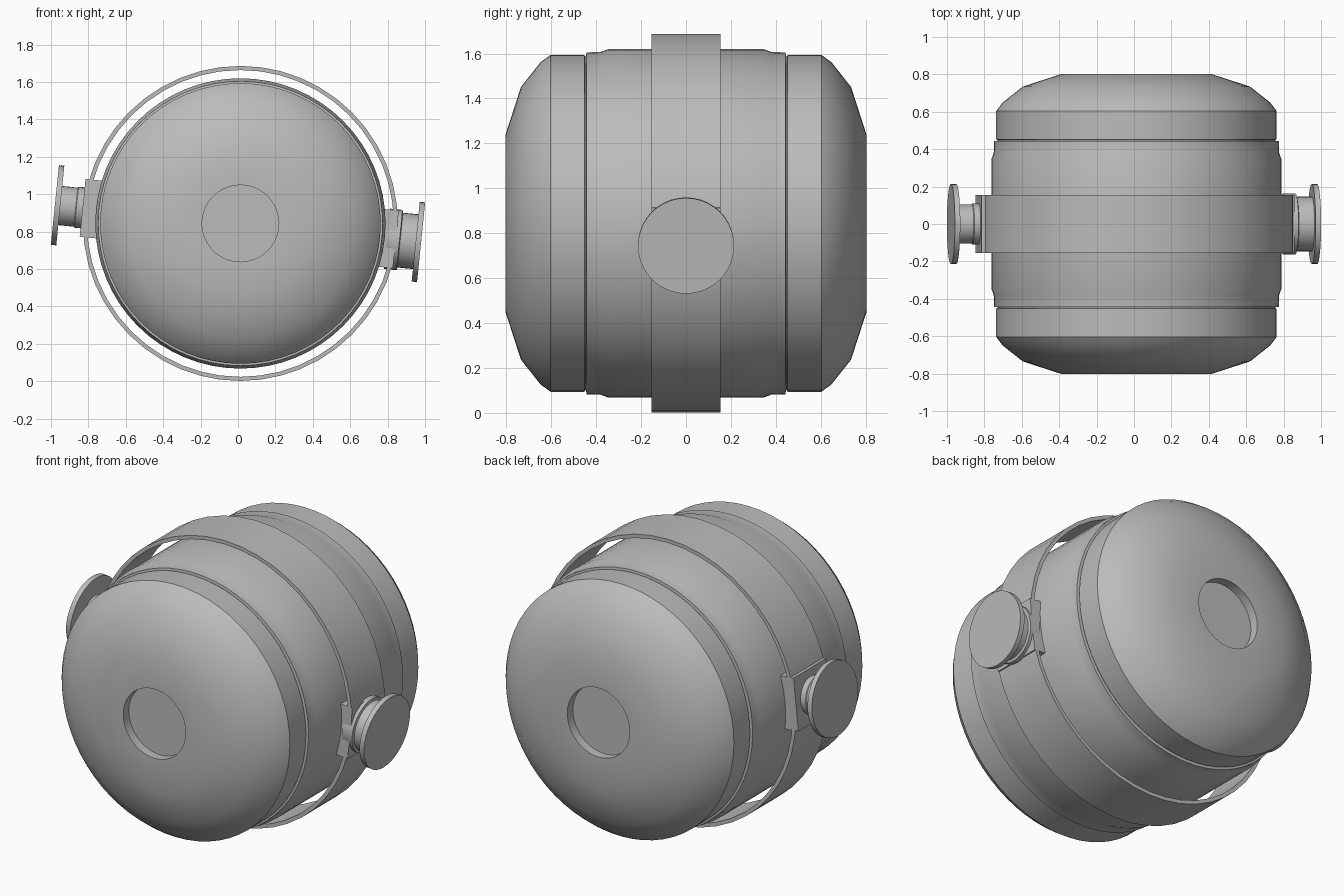
import bpy, bmesh, math
from mathutils import Matrix, Vector

if "Cube" in bpy.data.objects:
    bpy.data.objects.remove(bpy.data.objects["Cube"])

CENTRE = Vector((0.013, 0, 0.844))
TILT = math.radians(5.8)

grey = bpy.data.materials.new("steel grey")
grey.diffuse_color = (0.5, 0.5, 0.5, 1)
grey.use_nodes = True
grey.node_tree.nodes["Principled BSDF"].inputs["Base Color"].default_value = grey.diffuse_color


def finish(name, bm, matrix):
    bmesh.ops.remove_doubles(bm, verts=bm.verts, dist=1e-5)
    bmesh.ops.recalc_face_normals(bm, faces=bm.faces)
    mesh = bpy.data.meshes.new(name)
    bm.to_mesh(mesh)
    bm.free()
    mesh.materials.append(grey)
    ob = bpy.data.objects.new(name, mesh)
    bpy.context.collection.objects.link(ob)
    ob.matrix_world = matrix
    bpy.ops.object.select_all(action='DESELECT')
    ob.select_set(True)
    bpy.context.view_layer.objects.active = ob
    bpy.ops.object.shade_smooth_by_angle(angle=math.radians(32))
    return ob


def lathe(name, profile, matrix, steps=48, closed=False):
    """Spin (radius, height) points about local z."""
    bm = bmesh.new()
    verts = [bm.verts.new((r, 0, h)) for r, h in profile]
    edges = [bm.edges.new(p) for p in zip(verts, verts[1:])]
    if closed:
        edges.append(bm.edges.new((verts[-1], verts[0])))
    bmesh.ops.spin(bm, geom=verts + edges, cent=(0, 0, 0), axis=(0, 0, 1),
                   angle=math.tau, steps=steps, use_duplicate=False)
    return finish(name, bm, matrix)


# Barrel body along y, symmetric, with a shallow recess in each end
along_y = Matrix.Translation(CENTRE) @ Matrix.Rotation(math.pi / 2, 4, 'X')
half = [(0, 0.75), (0.205, 0.75), (0.205, 0.803), (0.397, 0.803), (0.607, 0.735),
        (0.717, 0.648), (0.75, 0.603), (0.75, 0.452), (0.743, 0.45),
        (0.743, 0.445), (0.761, 0.443), (0.763, 0.38), (0.776, 0.345)]
body = half + [(r, -h) for r, h in reversed(half)]
lathe("barrel_body", body, along_y, 64)

# Loose band around the middle
lathe("middle_band", [(0.842, 0.154), (0.842, -0.154), (0.82, -0.154), (0.82, 0.154)],
      along_y, 48, closed=True)

# Side pivots: mounting block, hub and end disc on one tilted axis
for side, hub, collar in (("right", 0.147, 0.162), ("left", 0.105, 0.11)):
    sign = 1 if side == "right" else -1
    axis = (Matrix.Translation((0, 0, 0.843)) @ Matrix.Rotation(TILT, 4, 'Y')
            @ Matrix.Rotation(sign * math.pi / 2, 4, 'Y'))
    bm = bmesh.new()
    bmesh.ops.create_cube(bm, size=1, matrix=Matrix.Translation((0, 0, 0.79))
                          @ Matrix.Diagonal((0.31, 0.308, 0.09, 1)))
    finish(side + "_mounting_block", bm, Matrix.Translation((0.013 * sign if sign > 0 else 0, 0, 0)) @ axis)
    lathe(side + "_hub", [(0, 0.80), (collar, 0.80), (collar, 0.868), (hub, 0.872),
                          (hub, 0.965), (0, 0.965)], axis, 32)
    lathe(side + "_end_disc", [(0, 0.955), (0.214, 0.955), (0.214, 0.984), (0, 0.984)],
          axis, 40)
